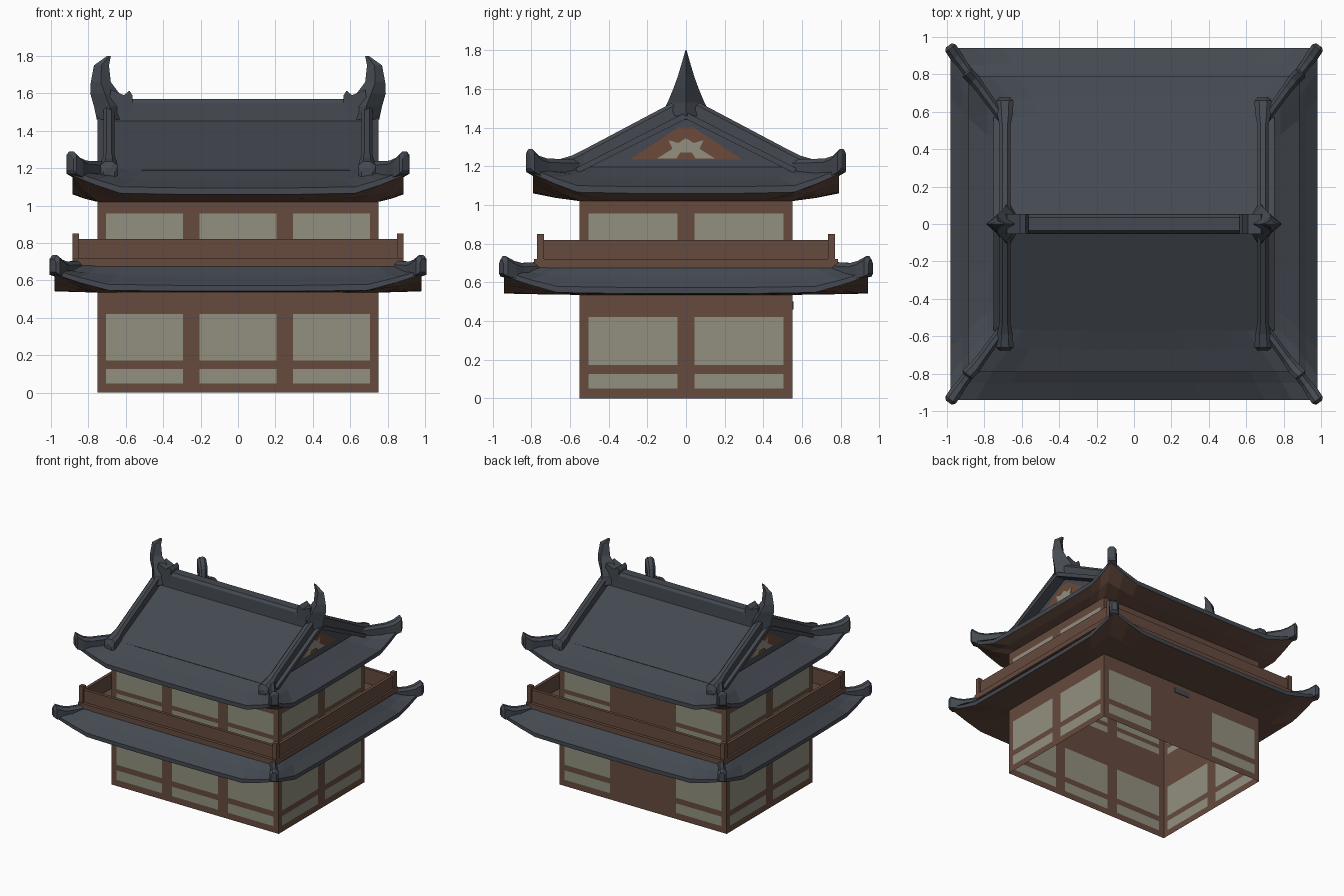
import bpy, bmesh, math
from mathutils import Vector

if "Cube" in bpy.data.objects:
    bpy.data.objects.remove(bpy.data.objects["Cube"])


def material(name, rgb):
    m = bpy.data.materials.new(name)
    m.diffuse_color = (*rgb, 1)
    m.use_nodes = True
    m.node_tree.nodes["Principled BSDF"].inputs["Base Color"].default_value = m.diffuse_color
    return m


SLATE = material("slate tile", (0.058, 0.067, 0.082))
WOOD = material("brown timber", (0.132, 0.070, 0.049))
CREAM = material("cream paper", (0.29, 0.28, 0.215))
GABLE = material("red brown gable", (0.15, 0.068, 0.042))


def finish(name, bm, *mats):
    bmesh.ops.remove_doubles(bm, verts=bm.verts, dist=0.0005)
    bmesh.ops.recalc_face_normals(bm, faces=bm.faces)
    me = bpy.data.meshes.new(name)
    bm.to_mesh(me)
    bm.free()
    for m in mats:
        me.materials.append(m)
    ob = bpy.data.objects.new(name, me)
    bpy.context.collection.objects.link(ob)
    return ob


def quad(bm, pts, mat=0):
    f = bm.faces.new([bm.verts.new(p) for p in pts])
    f.material_index = mat


def box(name, lo, hi, mat):
    bm = bmesh.new()
    bmesh.ops.create_cube(bm, size=1)
    for v in bm.verts:
        v.co = [lo[i] + (v.co[i] + 0.5) * (hi[i] - lo[i]) for i in range(3)]
    return finish(name, bm, mat)


def loft(name, rings, mat):
    """Closed solid through rings with equal point counts."""
    bm = bmesh.new()
    vs = [[bm.verts.new(p) for p in r] for r in rings]
    n = len(rings[0])
    for a, b in zip(vs, vs[1:]):
        for i in range(n):
            j = (i + 1) % n
            bm.faces.new((a[i], a[j], b[j], b[i]))
    bm.faces.new(vs[0])
    bm.faces.new(vs[-1])
    return finish(name, bm, mat)


def ridge_bar(name, secs, mat):
    """Chamfered bar through sections (x, y, bottom, top, half width)."""
    d = Vector((secs[-1][0] - secs[0][0], secs[-1][1] - secs[0][1])).normalized()
    rings = []
    for x, y, z0, z1, w in secs:
        prof = [(-w, z0), (w, z0), (w, z1 - 0.02), (w * 0.45, z1), (-w * 0.45, z1), (-w, z1 - 0.02)]
        rings.append([(x - d.y * s, y + d.x * s, z) for s, z in prof])
    return loft(name, rings, mat)


# ---- walls: thin sheets divided into timber and paper panels ----
XC = [-0.75, -0.705, -0.295, -0.205, 0.205, 0.295, 0.705, 0.75]
YC = [-0.55, -0.505, -0.045, 0.045, 0.505, 0.55]
ZC = [0, 0.05, 0.127, 0.172, 0.42, 0.70, 0.75, 0.785, 0.957, 1.02]
bm = bmesh.new()
for cuts, place, back in ((XC, lambda u, z: (u, -0.55, z), False),
                          (XC, lambda u, z: (u, 0.55, z), True),
                          (YC, lambda u, z: (-0.75, u, z), False),
                          (YC, lambda u, z: (0.75, u, z), False)):
    for i in range(len(cuts) - 1):
        for k in range(len(ZC) - 1):
            window = i % 2 and k % 2 and not (back and i == 3)  # back centre bay is a plain door
            a, b, c, d = cuts[i], cuts[i + 1], ZC[k], ZC[k + 1]
            quad(bm, [place(a, c), place(b, c), place(b, d), place(a, d)], 1 if window else 0)
finish("walls", bm, WOOD, CREAM)
box("ceiling", (-0.75, -0.55, 1.015), (0.75, 0.55, 1.02), WOOD)
box("back_door_plaque", (-0.07, 0.55, 0.46), (0.07, 0.556, 0.50), SLATE)


# ---- hipped eaves with upturned corners ----
STEPS = [(-1, 1), (-0.86, 0.5), (-0.71, 0.06), (-0.35, 0), (0.35, 0), (0.71, 0.06), (0.86, 0.5), (1, 1)]


def eave(name, ox, oy, z_low, lift, edge, ix, iy, iz, wall_z):
    def rim(x, y, z, up):
        pts = []
        for sx, sy, along in ((1, -1, 0), (1, 1, 1), (-1, 1, 0), (-1, -1, 1)):
            for t, l in STEPS[:-1]:
                if along == 0:
                    p = (t * x * -sy * 1, sy * y, z + up * l)
                else:
                    p = (sx * x, t * y * sx, z + up * l)
                pts.append(p)
        return pts
    mx, my = (ox + ix) / 2, (oy + iy) / 2
    z_top = z_low + edge
    rings = [rim(0.75, 0.55, wall_z, 0),
             rim((ox + 0.75) / 2, (oy + 0.55) / 2, wall_z + (z_low - wall_z) * 0.4, lift * 0.35),
             rim(ox, oy, z_low, lift),
             rim(ox, oy, z_top, lift * 0.9),
             rim(mx, my, z_top + (iz - z_top) * 0.46, lift * 0.35),
             rim(ix, iy, iz, 0)]
    bm = bmesh.new()
    for k, (a, b) in enumerate(zip(rings, rings[1:])):
        n = len(a)
        for i in range(n):
            j = (i + 1) % n
            quad(bm, [a[i], a[j], b[j], b[i]], 1 if k < 2 else 0)
    finish(name, bm, SLATE, WOOD)


eave("lower_roof", 0.98, 0.94, 0.542, 0.09, 0.032, 0.86, 0.76, 0.685, 0.535)
eave("upper_roof_skirt", 0.885, 0.79, 1.06, 0.10, 0.035, 0.68, 0.55, 1.195, 1.02)

# ---- balcony: deck, kerb, rail panels, corner posts ----
for s, side in ((-1, "a"), (1, "b")):
    def span(lo, hi):
        return sorted((s * lo, s * hi))
    y0, y1 = span(0.55, 0.78)
    box("deck_long_" + side, (-0.88, y0, 0.675), (0.88, y1, 0.70), WOOD)
    x0, x1 = span(0.75, 0.88)
    box("deck_short_" + side, (x0, -0.55, 0.675), (x1, 0.55, 0.70), WOOD)
    y0, y1 = span(0.745, 0.785)
    box("kerb_long_" + side, (-0.885, y0, 0.68), (0.885, y1, 0.72), WOOD)
    x0, x1 = span(0.845, 0.885)
    box("kerb_short_" + side, (x0, -0.745, 0.68), (x1, 0.745, 0.72), WOOD)
    y0, y1 = span(0.735, 0.76)
    box("rail_long_" + side, (-0.865, y0, 0.70), (0.865, y1, 0.82), WOOD)
    x0, x1 = span(0.845, 0.87)
    box("rail_short_" + side, (x0, -0.74, 0.70), (x1, 0.74, 0.82), WOOD)
    x0, x1 = span(0.85, 0.885)
    for t in (-1, 1):
        y0, y1 = sorted((t * 0.735, t * 0.77))
        box("balcony_post", (x0, y0, 0.70), (x1, y1, 0.85), WOOD)

# ---- gabled main roof slab and ridge ----
prof = [(-0.57, 1.19), (0, 1.48), (0.57, 1.19), (0.56, 1.165), (0, 1.445), (-0.56, 1.165)]
loft("main_roof", [[(x, y, z) for y, z in prof] for x in (-0.75, 0.75)], SLATE)
prof = [(-0.055, 1.44), (-0.05, 1.55), (-0.035, 1.57), (0.035, 1.57), (0.05, 1.55), (0.055, 1.44)]
loft("main_ridge", [[(x, y, z) for y, z in prof] for x in (-0.72, 0.72)], SLATE)


def plate(name, s, x, outline, depth, mat):
    loft(name, [[(s * (x + d), y, z) for y, z in outline] for d in (0, depth)], mat)


# horn sections: z, inner x, outer x, half width
HORN = [(1.46, 0.60, 0.755, 0.13), (1.53, 0.60, 0.77, 0.095), (1.60, 0.635, 0.79, 0.066),
        (1.66, 0.68, 0.787, 0.044), (1.75, 0.69, 0.77, 0.017), (1.80, 0.68, 0.70, 0.003)]
half = [(0, 1.345), (0.04, 1.32), (0.09, 1.335), (0.07, 1.29), (0.15, 1.24), (0.05, 1.24), (0.03, 1.27)]
emblem = half + [(-y, z) for y, z in reversed(half[1:])]

for s in (-1, 1):
    # gable end with painted panel
    plate("gable_wall", s, 0.66, [(-0.55, 1.17), (0.55, 1.17), (0, 1.455)], 0.01, SLATE)
    plate("gable_panel", s, 0.67, [(-0.29, 1.235), (0.29, 1.235), (0.04, 1.40), (-0.04, 1.40)], 0.005, GABLE)
    plate("gable_emblem", s, 0.675, emblem, 0.004, CREAM)
    # ridge-end horn and its snout
    loft("ridge_horn", [[(s * b, 0, z), (s * (a + b) / 2, w, z), (s * a, 0, z), (s * (a + b) / 2, -w, z)]
                        for z, a, b, w in HORN], SLATE)
    prof = [(0.565, 1.50), (0.565, 1.59), (0.58, 1.615), (0.61, 1.59), (0.68, 1.62), (0.70, 1.50)]
    loft("horn_snout", [[(s * x, y, z) for x, z in prof] for y in (-0.053, 0.053)], SLATE)
    for t in (-1, 1):
        # descending gable ridges
        ridge_bar("descending_ridge",
                  [(s * 0.69, t * 0.03, 1.44, 1.55, 0.03), (s * 0.69, t * 0.53, 1.19, 1.285, 0.03),
                   (s * 0.69, t * 0.59, 1.16, 1.255, 0.042), (s * 0.69, t * 0.66, 1.13, 1.235, 0.046),
                   (s * 0.69, t * 0.675, 1.13, 1.20, 0.03)], SLATE)
        # corner hip ridges with upswept ends
        ridge_bar("upper_corner_ridge",
                  [(s * 0.70, t * 0.56, 1.17, 1.235, 0.025), (s * 0.82, t * 0.725, 1.14, 1.24, 0.028),
                   (s * 0.855, t * 0.77, 1.15, 1.255, 0.034), (s * 0.89, t * 0.805, 1.17, 1.29, 0.034),
                   (s * 0.895, t * 0.815, 1.19, 1.27, 0.02)], SLATE)
        ridge_bar("lower_corner_ridge",
                  [(s * 0.85, t * 0.76, 0.64, 0.705, 0.025), (s * 0.92, t * 0.855, 0.62, 0.70, 0.028),
                   (s * 0.95, t * 0.895, 0.62, 0.71, 0.034), (s * 0.98, t * 0.94, 0.63, 0.735, 0.034),
                   (s * 0.99, t * 0.955, 0.645, 0.715, 0.02)], SLATE)
